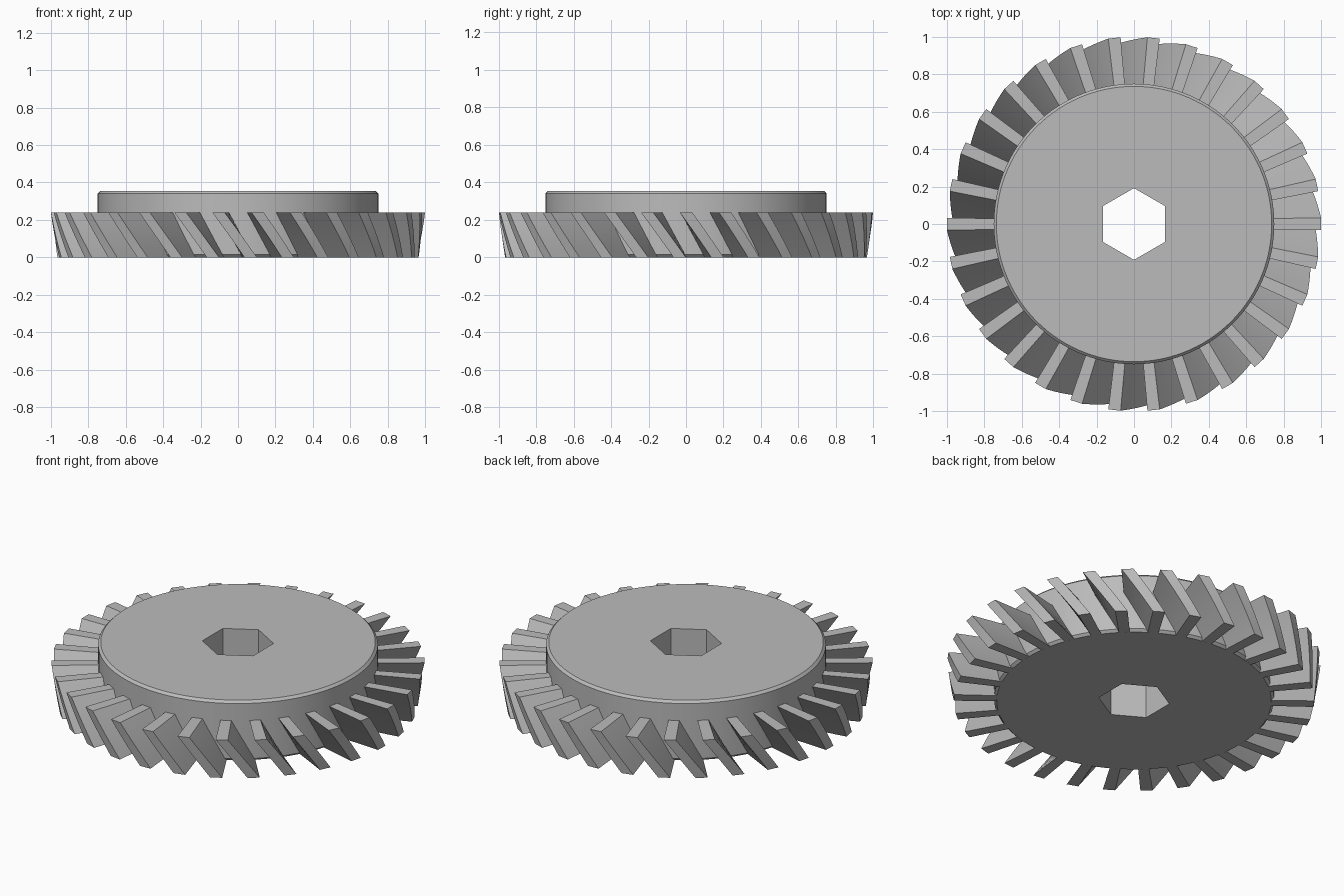
import bpy, bmesh
from math import radians, degrees, sin, cos, pi

cube = bpy.data.objects.get("Cube")
if cube:
    bpy.data.objects.remove(cube, do_unlink=True)

steel = bpy.data.materials.new("grey_steel")
steel.use_nodes = True
colour = (0.5, 0.5, 0.5, 1)
steel.diffuse_color = colour
steel.node_tree.nodes["Principled BSDF"].inputs["Base Color"].default_value = colour

HUB_R, HUB_H, CHAMFER = 0.75, 0.355, 0.014
HEX_FLAT = 0.166
TEETH, TOOTH_H, TWIST = 30, 0.24, radians(10)
SEGMENTS, STEPS = 120, 6


def finish(bm, name):
    bmesh.ops.recalc_face_normals(bm, faces=bm.faces)
    mesh = bpy.data.meshes.new(name)
    bm.to_mesh(mesh)
    bm.free()
    mesh.materials.append(steel)
    obj = bpy.data.objects.new(name, mesh)
    bpy.context.collection.objects.link(obj)
    bpy.ops.object.select_all(action="DESELECT")
    obj.select_set(True)
    bpy.context.view_layer.objects.active = obj
    bpy.ops.object.shade_smooth_by_angle(angle=radians(25))
    return obj


def bridge(bm, a, b):
    for i in range(len(a)):
        j = (i + 1) % len(a)
        bm.faces.new((a[i], a[j], b[j], b[i]))


def hex_radius(angle):
    # distance from the axis to the flat-sided bore wall
    return HEX_FLAT / cos(radians((degrees(angle) + 30) % 60 - 30))


# Hub: chamfered disc with a hexagonal through bore
bm = bmesh.new()
profile = [(None, 0), (HUB_R - CHAMFER, 0), (HUB_R, CHAMFER),
           (HUB_R, HUB_H - CHAMFER), (HUB_R - CHAMFER, HUB_H), (None, HUB_H)]
rings = []
for radius, z in profile:
    ring = []
    for i in range(SEGMENTS):
        a = 2 * pi * i / SEGMENTS
        r = radius or hex_radius(a)
        ring.append(bm.verts.new((r * cos(a), r * sin(a), z)))
    rings.append(ring)
for k in range(len(rings)):
    bridge(bm, rings[k], rings[(k + 1) % len(rings)])
finish(bm, "hub")

# Teeth: radial blades twisting round the axis and flaring outward to the top
bm = bmesh.new()
for t in range(TEETH):
    sections = []
    for s in range(STEPS + 1):
        f = s / STEPS
        a = 2 * pi * t / TEETH + TWIST * (1 - f)
        inner, outer = HUB_R - CHAMFER, 0.965 + 0.035 * f
        corners = [(inner, -0.029), (outer, -0.033), (outer, 0.033), (inner, 0.029)]
        sections.append([bm.verts.new((x * cos(a) - y * sin(a),
                                       x * sin(a) + y * cos(a), TOOTH_H * f))
                         for x, y in corners])
    for low, high in zip(sections, sections[1:]):
        bridge(bm, low, high)
    bm.faces.new(sections[0])
    bm.faces.new(sections[-1])
finish(bm, "helical_teeth")
